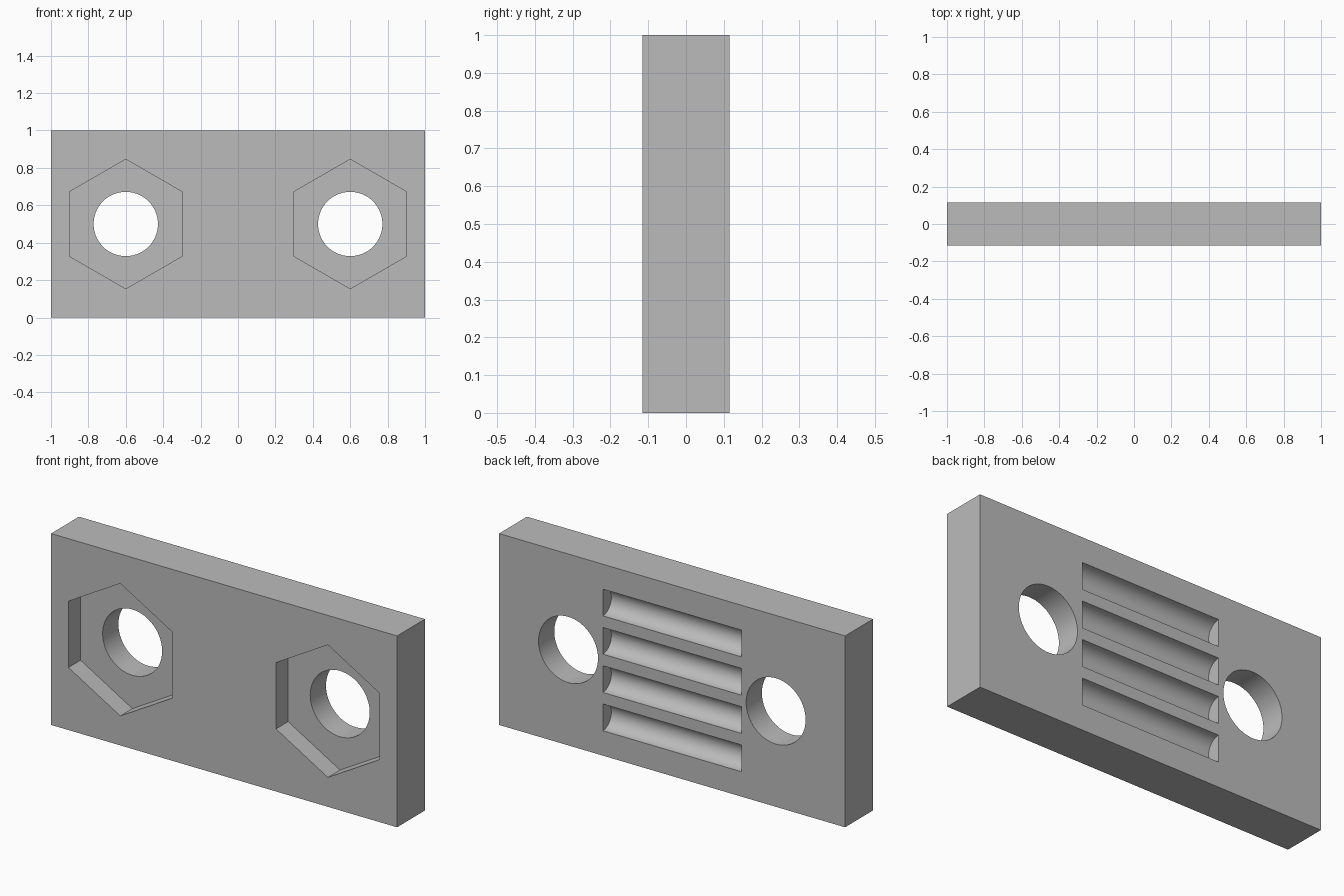
import bpy
from math import pi

LENGTH, DEPTH, HEIGHT = 2.0, 0.23, 1.0
FRONT, BACK = -DEPTH / 2, DEPTH / 2
MID_Z = HEIGHT / 2

if "Cube" in bpy.data.objects:
    bpy.data.objects.remove(bpy.data.objects["Cube"], do_unlink=True)

# One plain grey finish
grey = bpy.data.materials.new("plain grey")
grey.use_nodes = True
colour = (0.5, 0.5, 0.5, 1)
grey.diffuse_color = colour
grey.node_tree.nodes["Principled BSDF"].inputs["Base Color"].default_value = colour

# Rectangular plate
bpy.ops.mesh.primitive_cube_add(size=1, location=(0, 0, MID_Z))
plate = bpy.context.object
plate.name = "mounting_plate"
plate.scale = (LENGTH, DEPTH, HEIGHT)
bpy.ops.object.transform_apply(location=True, rotation=True, scale=True)
plate.data.materials.append(grey)


def cut(name, sides, radius, length, location, rotation):
    """Cut a prism out of the plate, then discard the prism."""
    bpy.ops.mesh.primitive_cylinder_add(vertices=sides, radius=radius, depth=length,
                                        location=location, rotation=rotation)
    cutter = bpy.context.object
    cutter.name = name + "_cutter"
    cutter.hide_render = True
    cutter.data.materials.append(grey)
    mod = plate.modifiers.new(name, "BOOLEAN")
    mod.operation = "DIFFERENCE"
    mod.solver = "EXACT"
    mod.object = cutter
    bpy.context.view_layer.objects.active = plate
    bpy.ops.object.modifier_apply(modifier=name)
    bpy.data.objects.remove(cutter, do_unlink=True)


# Hexagonal nut pockets in the front, with round bolt holes through them
POCKET_DEPTH, POCKET_RADIUS, HOLE_RADIUS = 0.1, 0.346, 0.172
for side, x in (("right", -0.6), ("left", 0.6)):
    cut(side + "_nut_pocket", 6, POCKET_RADIUS, 2 * POCKET_DEPTH,
        (x, FRONT, MID_Z), (pi / 2, 0, 0))
    cut(side + "_bolt_hole", 64, HOLE_RADIUS, 1, (x, 0, MID_Z), (pi / 2, 0, 0))

# Four half-round grip grooves across the back
for i in range(4):
    cut(f"grip_groove_{i + 1}", 50, 0.07, 0.8,
        (0, BACK, 0.2 * (i + 1)), (0, pi / 2, 0))

# Smooth the round walls, keep the edges crisp
bpy.ops.object.select_all(action="DESELECT")
plate.select_set(True)
bpy.context.view_layer.objects.active = plate
bpy.ops.object.shade_smooth_by_angle(angle=pi / 6)
